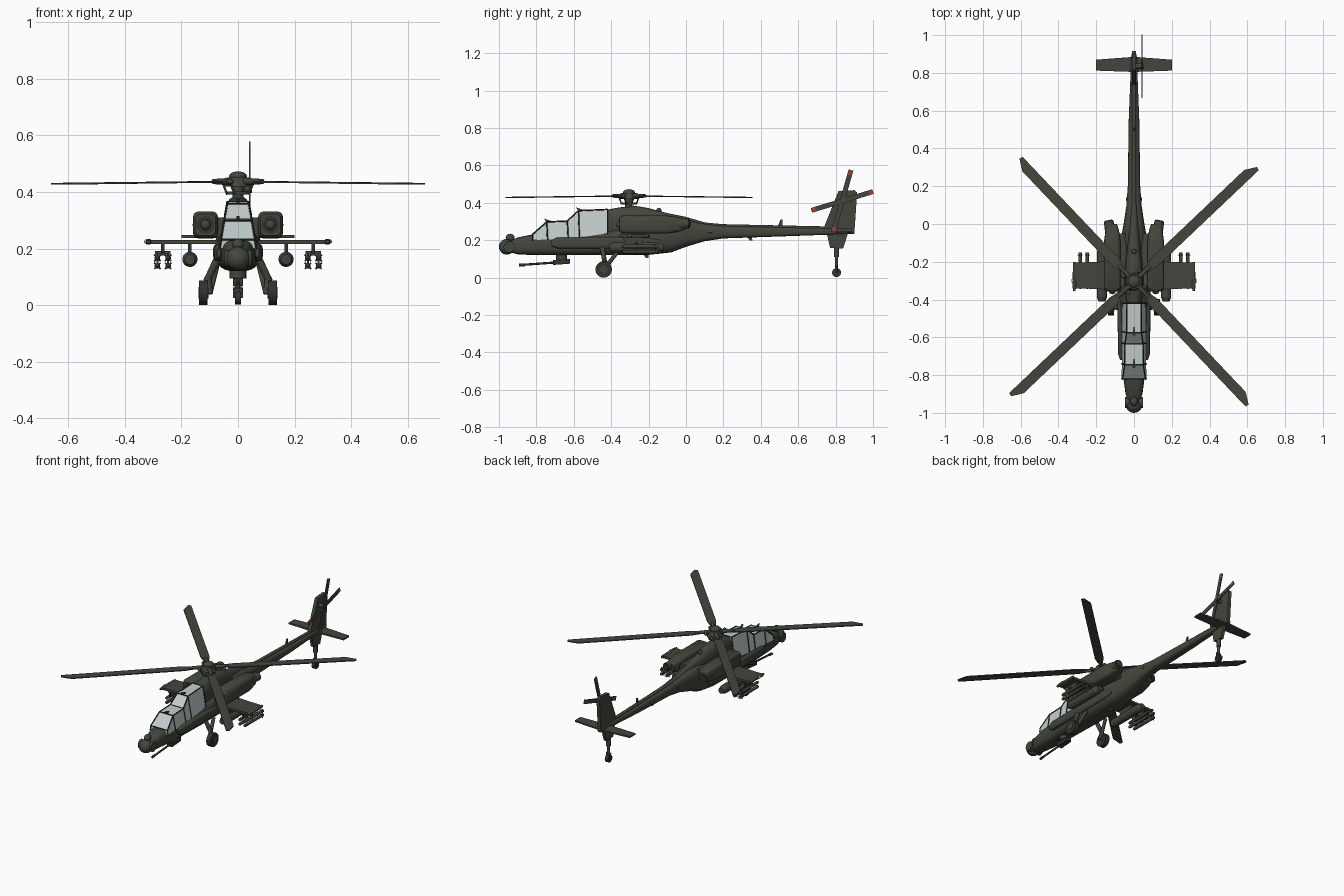
import bpy, bmesh, math
from mathutils import Vector, Matrix

cube = bpy.data.objects.get("Cube")
if cube:
    bpy.data.objects.remove(cube, do_unlink=True)


def material(name, rgb):
    m = bpy.data.materials.new(name)
    m.use_nodes = True
    m.diffuse_color = (*rgb, 1)
    bsdf = next(n for n in m.node_tree.nodes if n.type == "BSDF_PRINCIPLED")
    bsdf.inputs["Base Color"].default_value = (*rgb, 1)
    bsdf.inputs["Roughness"].default_value = 0.7
    return m


OLIVE = material("olive drab", (.055, .062, .045))
DARK = material("dark metal", (.03, .033, .027))
GLASS = material("pale glass", (.54, .61, .6))
RED = material("dull red", (.32, .06, .04))
GREY = material("light grey", (.45, .46, .45))
parts = []


def finish(name, bm, mat):
    bmesh.ops.recalc_face_normals(bm, faces=bm.faces)
    mesh = bpy.data.meshes.new(name)
    bm.to_mesh(mesh)
    bm.free()
    mesh.materials.append(mat)
    ob = bpy.data.objects.new(name, mesh)
    bpy.context.collection.objects.link(ob)
    parts.append(ob)
    return ob


def loft(name, stations, mat=OLIVE, cx=0, power=3, n=24):
    """Skin of rounded sections; each station is y, half width, bottom, top."""
    bm = bmesh.new()
    rings = []
    for y, hw, lo, hi in stations:
        ring = []
        for i in range(n):
            a = math.tau * i / n
            c, s = math.cos(a), math.sin(a)
            px = math.copysign(abs(c) ** (2 / power), c)
            pz = math.copysign(abs(s) ** (2 / power), s)
            ring.append(bm.verts.new((cx + hw * px, y, (lo + hi) / 2 + pz * (hi - lo) / 2)))
        rings.append(ring)
    for r, q in zip(rings, rings[1:]):
        for i in range(n):
            j = (i + 1) % n
            bm.faces.new((r[i], r[j], q[j], q[i]))
    bm.faces.new(rings[0])
    bm.faces.new(rings[-1])
    return finish(name, bm, mat)


def prism(name, pts, lo, hi, axis="z", mat=OLIVE):
    """Flat outline given thickness: (x, y) along z, or (y, z) along x."""
    bm = bmesh.new()
    at = (lambda p, h: (*p, h)) if axis == "z" else (lambda p, h: (h, *p))
    a = [bm.verts.new(at(p, lo)) for p in pts]
    b = [bm.verts.new(at(p, hi)) for p in pts]
    bm.faces.new(a)
    bm.faces.new(b)
    for i in range(len(pts)):
        j = (i + 1) % len(pts)
        bm.faces.new((a[i], a[j], b[j], b[i]))
    return finish(name, bm, mat)


def rod(name, a, b, r, mat=OLIVE, r2=None, n=14):
    a, b = Vector(a), Vector(b)
    turn = (b - a).to_track_quat("Z", "Y").to_matrix().to_4x4()
    bm = bmesh.new()
    bmesh.ops.create_cone(bm, cap_ends=True, segments=n, radius1=r,
                          radius2=r if r2 is None else r2, depth=(b - a).length,
                          matrix=Matrix.Translation((a + b) / 2) @ turn)
    return finish(name, bm, mat)


def ball(name, at, size, mat=OLIVE):
    bm = bmesh.new()
    bmesh.ops.create_uvsphere(bm, u_segments=18, v_segments=12, radius=1,
                              matrix=Matrix.Translation(at) @ Matrix.Diagonal((*size, 1)))
    return finish(name, bm, mat)


# Fuselage and tail boom
loft("fuselage", [(-.94, .03, .135, .195), (-.9, .045, .125, .215), (-.8, .058, .12, .235),
                  (-.65, .065, .12, .23), (-.42, .075, .12, .25), (-.2, .08, .122, .29),
                  (-.08, .07, .135, .31), (0, .055, .165, .31), (.1, .04, .195, .288),
                  (.2, .033, .21, .277), (.55, .028, .222, .268), (.9, .014, .235, .262)])
loft("rotor_housing", [(-.43, .04, .2, .362), (-.36, .05, .2, .375), (-.28, .05, .2, .385),
                       (-.2, .045, .2, .372), (-.1, .034, .2, .345), (0, .026, .2, .325),
                       (.12, .016, .2, .29)], power=2.6)
loft("drive_shaft_cover", [(.08, .013, .25, .297), (.2, .012, .25, .286), (.76, .01, .24, .274)])

# Nose sensors
ball("nose_turret", (0, -.958, .165), (.043, .042, .042))
rod("nose_drum", (-.047, -.945, .165), (.047, -.945, .165), .03, n=18)
ball("night_sensor", (0, -.94, .214), (.021, .024, .021))

# Canopy: each arch is bottom (y, z) and top (y, z)
arches = [((-.82, .2), (-.82, .232)), ((-.74, .205), (-.745, .298)), ((-.63, .205), (-.635, .303)),
          ((-.57, .2), (-.575, .358)), ((-.42, .2), (-.42, .365))]


def rib(arch):
    pts = [(s, y, z) for s, (y, z) in zip((-1, -1, 1, 1), (arch[0], arch[1], arch[1], arch[0]))]
    return [Vector((s * (.062 - .17 * (z - .22)), y, z)) for s, y, z in pts]


ribs = [rib(a) for a in arches]
bm = bmesh.new()
grid = [[bm.verts.new(p) for p in r] for r in ribs]
for r, q in zip(grid, grid[1:]):
    for i in range(3):
        bm.faces.new((r[i], r[i + 1], q[i + 1], q[i]))
bm.faces.new(grid[0])
bm.faces.new(grid[-1])
finish("canopy_glass", bm, GLASS)
for r in ribs:
    for a, b in zip(r, r[1:]):
        rod("canopy_arch", a, b, .004, DARK, n=6)
for r, q in zip(ribs, ribs[1:]):
    for a, b in zip(r[1:3], q[1:3]):
        rod("canopy_rail", a, b, .004, DARK, n=6)
for y, z in ((-.745, .298), (-.575, .358)):
    prism("wire_cutter", [(y, z), (y - .015, z + .018), (y + .03, z + .004)], -.006, .006, "x")

for s in (-1, 1):
    # Side equipment bays
    loft("side_bay", [(-.72, .006, .17, .2), (-.69, .016, .157, .214), (-.45, .02, .155, .218),
                      (-.2, .02, .155, .215), (-.13, .008, .17, .2)], cx=s * .068)
    # Engines
    loft("engine", [(-.355, .036, .246, .322), (-.34, .045, .237, .332), (-.1, .045, .235, .332),
                    (-.03, .035, .248, .322), (0, .024, .262, .31)], cx=s * .115, power=4.5)
    rod("engine_intake", (s * .115, -.358, .284), (s * .115, -.34, .284), .031, DARK, n=20)
    ball("intake_bullet", (s * .115, -.357, .284), (.018, .015, .018))
    rod("exhaust_duct", (s * .115, -.08, .287), (s * .135, .015, .29), .034, r2=.026)
    rod("exhaust_mouth", (s * .134, .01, .29), (s * .136, .02, .29), .021, DARK)
    loft("engine_mount", [(-.33, .03, .24, .31), (-.05, .025, .24, .3)], cx=s * .06)

    # Stub wing and pylons
    prism("stub_wing", [(s * .05, -.35), (s * .31, -.34), (s * .31, -.205), (s * .05, -.195)], .217, .231)
    loft("wing_tip", [(-.355, .006, .218, .23), (-.33, .01, .214, .234), (-.2, .007, .216, .232)], cx=s * .316)
    ball("wing_light", (s * .325, -.3, .225), (.007, .012, .007), RED if s > 0 else GREY)
    for x in (.17, .266):
        prism("pylon", [(-.34, .22), (-.22, .22), (-.24, .175), (-.32, .175)], s * x - .006, s * x + .006, "x")

    # Rocket pod
    rod("rocket_pod", (s * .17, -.39, .162), (s * .17, -.15, .162), .027, n=18)
    rod("pod_nose", (s * .17, -.41, .162), (s * .17, -.39, .162), .018, r2=.027, n=18)
    rod("pod_tail", (s * .17, -.15, .162), (s * .17, -.12, .162), .027, r2=.018, n=18)

    # Missile rack
    rod("rack_bar", (s * .238, -.27, .185), (s * .294, -.27, .185), .006)
    for x in (.247, .285):
        rod("rack_hanger", (s * x, -.26, .19), (s * x, -.26, .135), .004)
        for z in (.167, .139):
            rod("missile", (s * x, -.33, z), (s * x, -.15, z), .01)
            ball("missile_nose", (s * x, -.33, z), (.01, .014, .01), DARK)
            for turn in (math.pi / 4, -math.pi / 4):
                dx, dz = .016 * math.cos(turn), .016 * math.sin(turn)
                rod("missile_fin", (s * x - dx, -.165, z - dz), (s * x + dx, -.165, z + dz), .003, n=6)

    # Main landing gear
    rod("main_wheel", (s * .107, -.44, .044), (s * .137, -.44, .044), .044, DARK, n=24)
    rod("wheel_hub", (s * .104, -.44, .044), (s * .14, -.44, .044), .02)
    rod("gear_arm", (s * .1, -.44, .044), (s * .075, -.36, .145), .011)
    rod("shock_strut", (s * .11, -.435, .085), (s * .068, -.45, .175), .013)
    rod("gear_axle", (s * .1, -.44, .04), (s * .108, -.437, .1), .012)

    # Stabilizer and boom vents
    prism("stabilizer", [(0, .805), (s * .2, .812), (s * .2, .87), (0, .885)], .238, .248)
    rod("boom_vent", (s * .03, .1, .245), (s * .037, .14, .245), .01, r2=.005)

# Tail fin
prism("tail_fin", [(.73, .25), (.815, .462), (.9, .468), (.915, .455), (.9, .235), (.76, .225)], -.011, .011, "x")
prism("lower_fin", [(.75, .25), (.77, .16), (.84, .155), (.87, .25)], -.01, .01, "x")

# Tail wheel
rod("tail_strut", (0, .805, .17), (0, .805, .05), .009)
rod("tail_collar", (0, .805, .16), (0, .805, .11), .014)
rod("tail_wheel", (-.011, .805, .027), (.011, .805, .027), .024, DARK, n=20)
for s in (-1, 1):
    rod("tail_fork", (s * .014, .805, .06), (s * .014, .805, .025), .004)
rod("fork_crown", (-.016, .805, .06), (.016, .805, .06), .006)

# Tail rotor
hub = Vector((.042, .835, .41))
rod("tail_rotor_hub", (0, .835, .41), (.05, .835, .41), .014)
for degrees in (17, 74, 197, 254):
    for name, a, b, mat in (("tail_blade", 0, .145, OLIVE), ("tail_blade_tip", .145, .172, RED)):
        ob = prism(name, [(a, -.013), (b, -.013), (b, .013), (a, .013)], -.003, .003, "x", mat)
        ob.location = hub
        ob.rotation_euler.x = math.radians(degrees)

# Main rotor
rod("mast", (0, -.305, .36), (0, -.305, .44), .02)
rod("swash_plate", (0, -.305, .392), (0, -.305, .402), .04, n=20)
rod("rotor_hub", (0, -.305, .42), (0, -.305, .452), .048, r2=.04, n=20)
ball("hub_cap", (0, -.305, .455), (.032, .032, .018))
for k in range(4):
    angle = math.radians(43.5 + 90 * k)
    d = Vector((math.cos(angle), math.sin(angle), 0))
    base = Vector((0, -.305, .437))
    ob = prism("rotor_blade", [(.09, -.016), (.15, -.027), (.885, -.027), (.89, -.008),
                               (.83, .027), (.15, .027), (.09, .016)], -.003, .003)
    ob.location = base
    ob.rotation_euler = (0, math.radians(.5), angle)
    rod("blade_grip", base, base + d * .12, .015, r2=.009)
    side = Vector((-d.y, d.x, 0))
    rod("pitch_link", base + d * .035 + side * .02 + Vector((0, 0, -.045)), base + d * .06 + side * .02, .004)
    ball("damper", base + d * .06 + side * .022, (.012, .012, .01))

# Chin gun
rod("gun_mount", (0, -.665, .13), (0, -.665, .095), .03)
prism("gun_body", [(-.71, .095), (-.62, .1), (-.62, .075), (-.71, .068)], -.018, .018, "x", DARK)
rod("gun_barrel", (0, -.66, .084), (0, -.87, .069), .006, DARK)
rod("gun_muzzle", (0, -.865, .069), (0, -.892, .067), .008, DARK)

# Aerials
rod("top_beacon", (0, -.145, .33), (0, -.145, .362), .013)
ball("beacon_cap", (0, -.145, .362), (.013, .013, .011))
prism("boom_aerial", [(.485, .26), (.505, .31), (.515, .31), (.515, .26)], -.003, .003, "x")
prism("boom_under_aerial", [(.32, .225), (.34, .2), (.355, .2), (.35, .225)], -.003, .003, "x")
prism("belly_aerial", [(-.23, .13), (-.215, .105), (-.2, .105), (-.2, .13)], -.003, .003, "x")

for ob in bpy.context.selected_objects:
    ob.select_set(False)
for ob in parts:
    ob.select_set(True)
bpy.context.view_layer.objects.active = parts[0]
bpy.ops.object.shade_smooth_by_angle(angle=math.radians(35))
